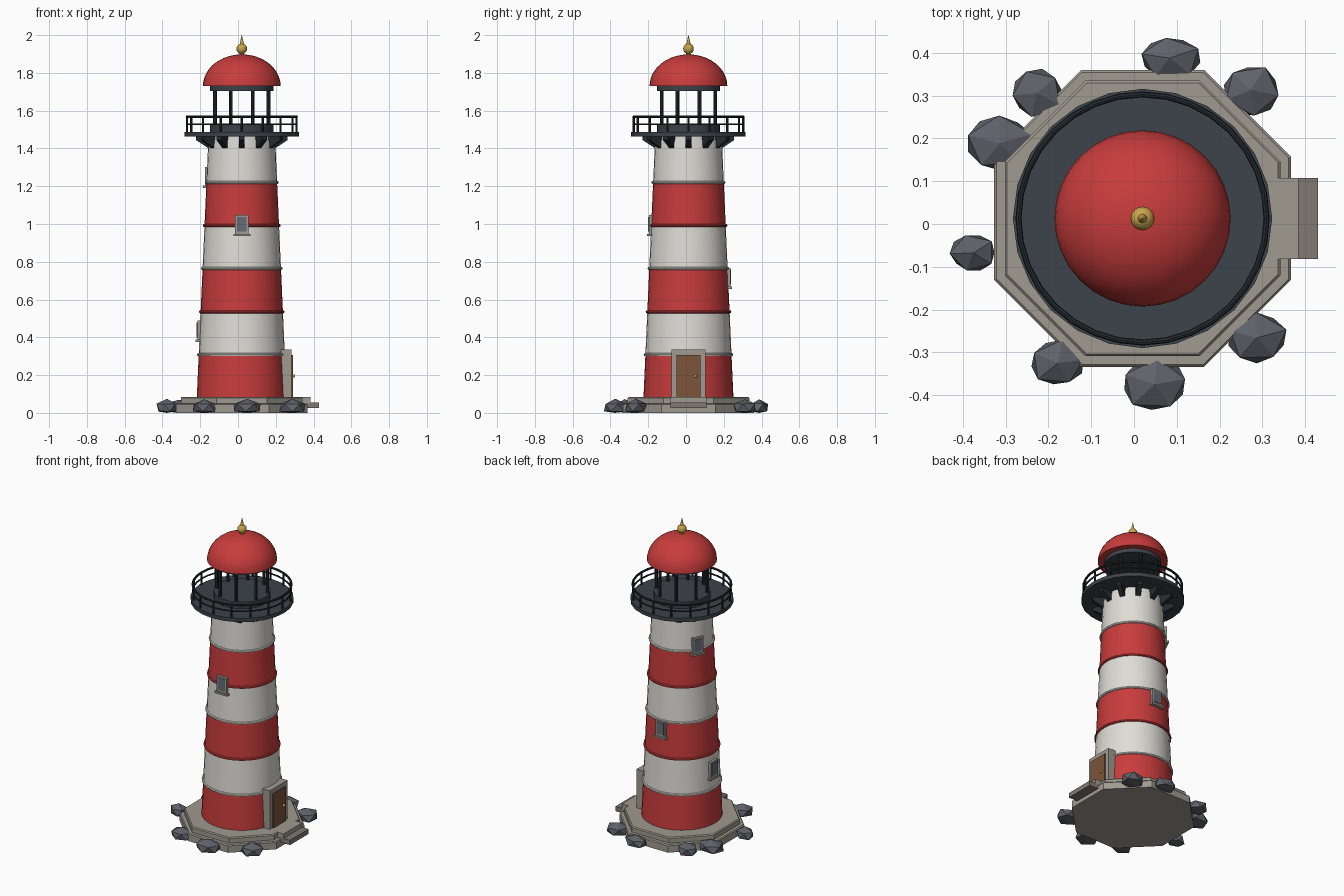
import bpy, bmesh, math, random
from math import sin, cos, pi, radians
from mathutils import Matrix, Vector

cube = bpy.data.objects.get("Cube")
if cube:
    bpy.data.objects.remove(cube, do_unlink=True)

random.seed(4)
AXIS = Vector((0.02, 0.013, 0))  # tower axis


def material(name, color):
    mat = bpy.data.materials.new(name)
    mat.use_nodes = True
    mat.diffuse_color = (*color, 1)
    mat.node_tree.nodes["Principled BSDF"].inputs["Base Color"].default_value = (*color, 1)
    return mat


RED = material("red paint", (0.58, 0.045, 0.045))
WHITE = material("white paint", (0.74, 0.72, 0.67))
SLATE = material("slate metal", (0.045, 0.056, 0.068))
IRON = material("dark iron", (0.017, 0.024, 0.028))
ROCK = material("rock grey", (0.115, 0.12, 0.145))
STONE = material("pale stone", (0.35, 0.325, 0.28))
STEP = material("step stone", (0.22, 0.19, 0.17))
WOOD = material("door wood", (0.2, 0.09, 0.042))
GOLD = material("gold", (0.6, 0.38, 0.07))
GLASS = material("window glass", (0.13, 0.15, 0.18))


def finish(name, bm, mat, smooth=False, place=None):
    """Turn a bmesh into an object standing around the tower axis."""
    bmesh.ops.recalc_face_normals(bm, faces=bm.faces)
    bm.transform(Matrix.Translation(AXIS) @ (place or Matrix()))
    mesh = bpy.data.meshes.new(name)
    bm.to_mesh(mesh)
    bm.free()
    mesh.materials.append(mat)
    obj = bpy.data.objects.new(name, mesh)
    bpy.context.collection.objects.link(obj)
    if smooth:
        bpy.ops.object.select_all(action="DESELECT")
        obj.select_set(True)
        bpy.context.view_layer.objects.active = obj
        bpy.ops.object.shade_smooth_by_angle(angle=radians(35))
    return obj


def lathe(name, profile, mat, sides=32, smooth=True, turn=0.0):
    """Closed solid turned from (radius, height) points, bottom to top."""
    bm = bmesh.new()
    rings = []
    for r, z in profile:
        rings.append([bm.verts.new((r * cos(turn + 2 * pi * i / sides),
                                    r * sin(turn + 2 * pi * i / sides), z))
                      for i in range(sides)])
    for low, high in zip(rings, rings[1:]):
        for i in range(sides):
            j = (i + 1) % sides
            bm.faces.new((low[i], low[j], high[j], high[i]))
    bm.faces.new(rings[0])
    bm.faces.new(rings[-1])
    return finish(name, bm, mat, smooth)


def hoop(name, radius, z, thick, mat, sides=32, ring=8):
    """Torus lying flat."""
    bm = bmesh.new()
    loops = [[bm.verts.new(((radius + thick * cos(b)) * cos(a),
                            (radius + thick * cos(b)) * sin(a), z + thick * sin(b)))
              for b in (2 * pi * k / ring for k in range(ring))]
             for a in (2 * pi * i / sides for i in range(sides))]
    for i in range(sides):
        p, q = loops[i], loops[(i + 1) % sides]
        for k in range(ring):
            m = (k + 1) % ring
            bm.faces.new((p[k], q[k], q[m], p[m]))
    return finish(name, bm, mat, True)


def box(name, low, high, mat, azimuth=0):
    """Box between two corners; local +x points outward at the azimuth."""
    bm = bmesh.new()
    bmesh.ops.create_cube(bm, size=1)
    for v in bm.verts:
        v.co = Vector([(a + b) / 2 + c * (b - a) for a, b, c in zip(low, high, v.co)])
    return finish(name, bm, mat, place=Matrix.Rotation(radians(azimuth), 4, "Z"))


def posts(name, count, radius, thick, low, high, mat, turn):
    """Ring of upright round bars in one mesh."""
    bm = bmesh.new()
    for i in range(count):
        a = turn + 2 * pi * i / count
        spot = Vector((radius * cos(a), radius * sin(a), (low + high) / 2))
        bmesh.ops.create_cone(bm, cap_ends=True, segments=8, radius1=thick, radius2=thick,
                              depth=high - low, matrix=Matrix.Translation(spot))
    return finish(name, bm, mat, True)


def ball(name, spot, r, mat):
    bm = bmesh.new()
    bmesh.ops.create_uvsphere(bm, u_segments=16, v_segments=10, radius=r)
    return finish(name, bm, mat, True, Matrix.Translation(spot))


# Octagonal plinth in two steps
for name, apothem, low, high in (("plinth_lower", 0.347, 0, 0.05),
                                 ("plinth_upper", 0.322, 0.05, 0.085)):
    r = apothem / cos(pi / 8)
    lathe(name, [(r, low), (r, high - 0.006), (r - 0.006, high)], STONE, 8, False, pi / 8)

# Entrance steps
box("entrance_landing", (0.3, -0.095, 0.05), (0.364, 0.095, 0.085), STONE)
box("entrance_step", (0.32, -0.095, 0.025), (0.41, 0.095, 0.056), STEP)

# Tapered striped tower
LEVELS = [0.085, 0.308, 0.535, 0.765, 0.992, 1.22, 1.445]


def tower_radius(z):
    return 0.238 - 0.061 * (z - LEVELS[0]) / (LEVELS[-1] - LEVELS[0])


for i, (low, high) in enumerate(zip(LEVELS, LEVELS[1:])):
    paint = WHITE if i % 2 else RED
    lathe(f"tower_band_{i + 1}", [(tower_radius(low), low), (tower_radius(high), high)], paint)
    if i:
        hoop(f"band_ring_{i}", tower_radius(low) + 0.001, low, 0.008, paint)

# Door with surround and knob
box("door_frame", (0.19, -0.09, 0.085), (0.262, 0.09, 0.335), STONE)
box("door", (0.2, -0.064, 0.085), (0.27, 0.064, 0.306), WOOD)
ball("door_knob", (0.274, 0.038, 0.195), 0.009, GOLD)

# Windows
for side, azimuth, z in (("front", -90, 1.0), ("upper", 154, 1.255),
                         ("back", 90, 0.72), ("lower", 179, 0.44)):
    r = tower_radius(z)
    box(f"{side}_window_frame", (r - 0.04, -0.035, z - 0.055), (r + 0.013, 0.035, z + 0.048), STONE, azimuth)
    box(f"{side}_window_pane", (r, -0.026, z - 0.04), (r + 0.016, 0.026, z + 0.038), GLASS, azimuth)
    box(f"{side}_window_sill", (r - 0.04, -0.045, z - 0.064), (r + 0.022, 0.045, z - 0.052), STONE, azimuth)

# Gallery deck and its brackets
lathe("deck_collar", [(0.172, 1.44), (0.172, 1.466)], WHITE)
lathe("gallery_deck", [(0.303, 1.464), (0.303, 1.488)], SLATE, 24)
bm = bmesh.new()
for i in range(12):
    spin = Matrix.Rotation(2 * pi * i / 12, 3, "Z")
    sides = [[bm.verts.new(spin @ Vector((x, y, z))) for x, z in
              ((0.165, 1.403), (0.18, 1.403), (0.242, 1.444), (0.242, 1.465), (0.165, 1.465))]
             for y in (-0.015, 0.015)]
    for face in sides:
        bm.faces.new(face)
    for k in range(5):
        n = (k + 1) % 5
        bm.faces.new((sides[0][k], sides[0][n], sides[1][n], sides[1][k]))
finish("deck_brackets", bm, IRON)

# Railing
posts("railing_posts", 16, 0.29, 0.006, 1.486, 1.568, IRON, 0)
hoop("railing_top", 0.29, 1.568, 0.007, IRON)
hoop("railing_middle", 0.29, 1.528, 0.005, IRON)

# Lantern room
lathe("lantern_base", [(0.167, 1.486), (0.167, 1.53)], SLATE)
posts("lantern_posts", 8, 0.153, 0.01, 1.525, 1.71, IRON, pi / 8)
lathe("lantern_cornice", [(0.167, 1.705), (0.167, 1.732)], SLATE)

# Dome roof and finial
lathe("dome", [(0.206 * cos(t), 1.73 + 0.168 * sin(t))
               for t in (pi / 2 * k / 10.1 for k in range(11))], RED)
lathe("finial_neck", [(0.014, 1.89), (0.01, 1.91)], GOLD, 16)
ball("finial_ball", (0, 0, 1.928), 0.028, GOLD)
lathe("finial_spike", [(0.012, 1.948), (0.0008, 2.0)], GOLD, 12)

# Shore rocks: centre and half size in plan
ROCKS = [(-0.227, 0.306, 0.063, 0.058), (-0.313, 0.189, 0.08, 0.065),
         (-0.376, -0.068, 0.055, 0.046), (-0.178, -0.325, 0.068, 0.056),
         (0.048, -0.375, 0.08, 0.064), (0.287, -0.266, 0.073, 0.061),
         (0.273, 0.313, 0.069, 0.061), (0.083, 0.388, 0.073, 0.053)]
for i, (x, y, sx, sy) in enumerate(ROCKS):
    bm = bmesh.new()
    bmesh.ops.create_icosphere(bm, subdivisions=1, radius=1)
    turn = Matrix.Rotation(random.uniform(0, pi), 3, "Z")
    for v in bm.verts:
        co = turn @ v.co * random.uniform(0.98, 1.13)
        v.co = (co.x * sx, co.y * sy, max(0, 0.028 + co.z * 0.042))
    finish(f"shore_rock_{i + 1}", bm, ROCK, place=Matrix.Translation(Vector((x, y, 0)) - AXIS))
